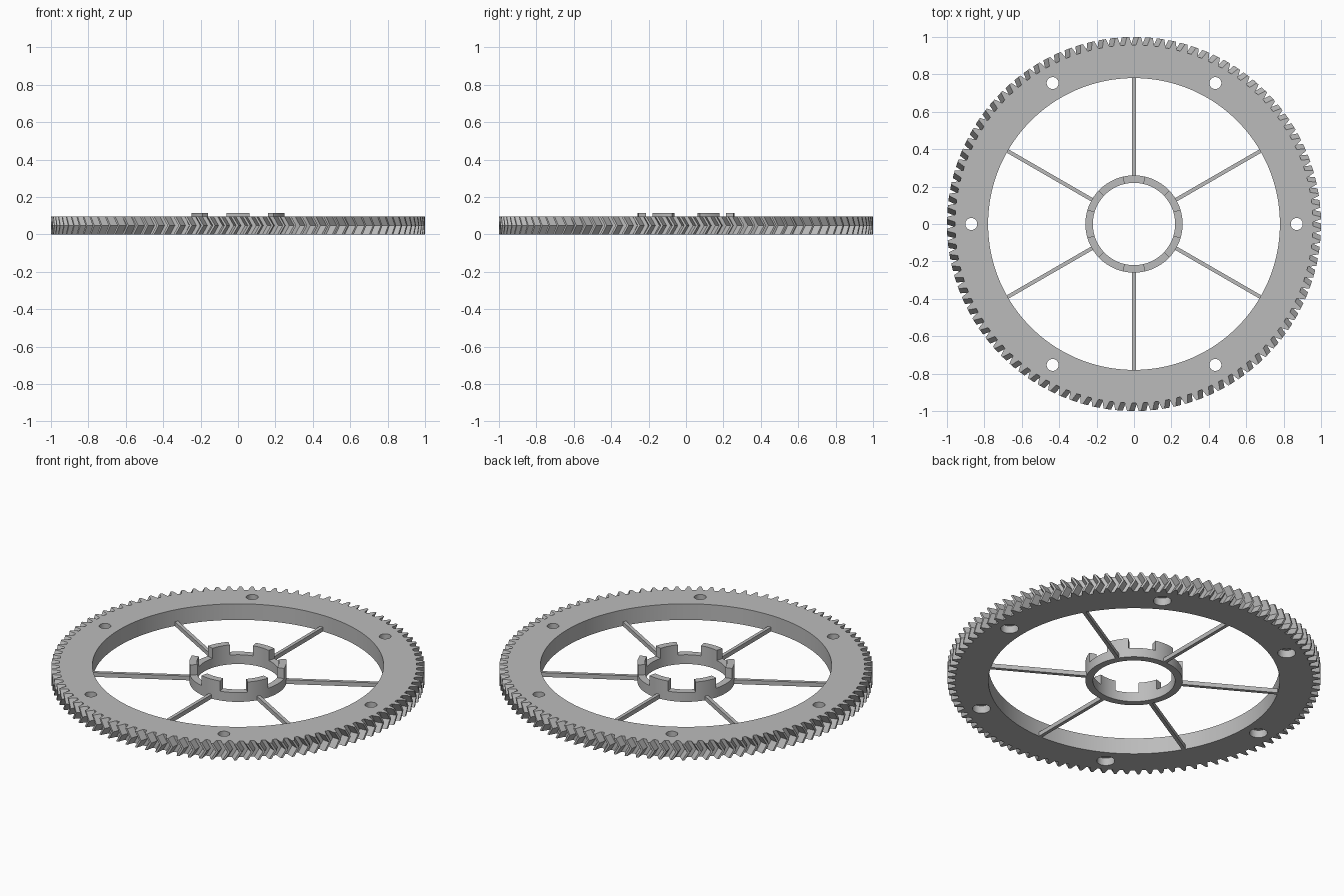
import bpy
import bmesh
import math
from math import cos, sin, radians, pi

cube = bpy.data.objects.get("Cube")
if cube:
    bpy.data.objects.remove(cube, do_unlink=True)

TEETH = 100
HEIGHT = 0.095
ROOT, TIP, BORE = 0.957, 1.0, 0.78
HUB_OUT, HUB_IN = 0.26, 0.22
HUB_TOP, TAB_TOP = 0.055, 0.115
PITCH = 2 * pi / TEETH

grey = bpy.data.materials.new("plain_grey")
grey.use_nodes = True
grey.diffuse_color = (0.5, 0.5, 0.5, 1)
grey.node_tree.nodes["Principled BSDF"].inputs["Base Color"].default_value = grey.diffuse_color


def finish(name, bm):
    bmesh.ops.recalc_face_normals(bm, faces=bm.faces)
    mesh = bpy.data.meshes.new(name)
    bm.to_mesh(mesh)
    bm.free()
    obj = bpy.data.objects.new(name, mesh)
    bpy.context.collection.objects.link(obj)
    mesh.materials.append(grey)
    return obj


def smooth(obj):
    bpy.ops.object.select_all(action='DESELECT')
    obj.select_set(True)
    bpy.context.view_layer.objects.active = obj
    bpy.ops.object.shade_smooth_by_angle(angle=radians(20))


def loft(bm, loops, closed):
    """Skin a cycle of loops: each loop is one corner of a ring cross-section."""
    rows = [[bm.verts.new(p) for p in loop] for loop in loops]
    n = len(rows[0])
    for a, b in zip(rows, rows[1:] + rows[:1]):
        for i in range(n if closed else n - 1):
            j = (i + 1) % n
            bm.faces.new((a[i], a[j], b[j], b[i]))
    if not closed:
        bm.faces.new([r[0] for r in rows])
        bm.faces.new([r[-1] for r in rows])


def arc(radius, z, angles):
    return [(radius * cos(a), radius * sin(a), z) for a in angles]


def cylinder(bm, radius, x, y, z0, z1):
    ret = bmesh.ops.create_cone(bm, cap_ends=True, segments=32, radius1=radius,
                                radius2=radius, depth=z1 - z0)
    bmesh.ops.translate(bm, verts=ret["verts"], vec=(x, y, (z0 + z1) / 2))


# Herringbone gear rim: tooth outline twisted forward at mid height
tooth = [(-0.5, ROOT), (-0.32, ROOT), (-0.2, 0.98), (-0.1, TIP),
         (0.1, TIP), (0.2, 0.98), (0.32, ROOT)]
outline = [((k + 0.5 + u) * PITCH, r) for k in range(TEETH) for u, r in tooth]


def tooth_loop(z, twist):
    return [(r * cos(a + twist), r * sin(a + twist), z) for a, r in outline]


angles = [a for a, r in outline]
bm = bmesh.new()
loft(bm, [arc(BORE, 0, angles), tooth_loop(0, 0), tooth_loop(HEIGHT / 2, 0.028),
          tooth_loop(HEIGHT, 0), arc(BORE, HEIGHT, angles)], True)
rim = finish("gear_rim", bm)

# Six bolt holes with wider recesses underneath
for name, radius, z0, z1 in (("hole_cutter", 0.032, -0.1, 0.2),
                             ("recess_cutter", 0.048, -0.1, 0.045)):
    bm = bmesh.new()
    for i in range(6):
        a = i * pi / 3
        cylinder(bm, radius, 0.87 * cos(a), 0.87 * sin(a), z0, z1)
    cutter = finish(name, bm)
    cutter.hide_render = True
    mod = rim.modifiers.new(name, 'BOOLEAN')
    mod.operation = 'DIFFERENCE'
    mod.solver = 'EXACT'
    mod.object = cutter
    bpy.context.view_layer.objects.active = rim
    bpy.ops.object.modifier_apply(modifier=name)
    bpy.data.objects.remove(cutter, do_unlink=True)
smooth(rim)


# Hub ring and its raised tabs share the same angular steps
def ring_part(name, start, steps, z0, z1, closed):
    span = [radians(start + 1.5 * i) for i in range(steps)]
    bm = bmesh.new()
    loft(bm, [arc(HUB_IN, z0, span), arc(HUB_OUT, z0, span),
              arc(HUB_OUT, z1, span), arc(HUB_IN, z1, span)], closed)
    smooth(finish(name, bm))


ring_part("hub_ring", 0, 240, 0, HUB_TOP, True)
for i in range(6):
    ring_part(f"hub_tab_{i + 1}", 16.5 + 60 * i, 19, HUB_TOP, TAB_TOP, False)

# Six thin spokes between hub and rim
for i in range(6):
    bm = bmesh.new()
    bmesh.ops.create_cube(bm, size=1)
    length = BORE - HUB_OUT + 0.02
    bmesh.ops.scale(bm, verts=bm.verts, vec=(length, 0.02, 0.025))
    bmesh.ops.translate(bm, verts=bm.verts, vec=((BORE + HUB_OUT) / 2, 0, 0.0125))
    spoke = finish(f"spoke_{i + 1}", bm)
    spoke.rotation_euler.z = radians(30 + 60 * i)
